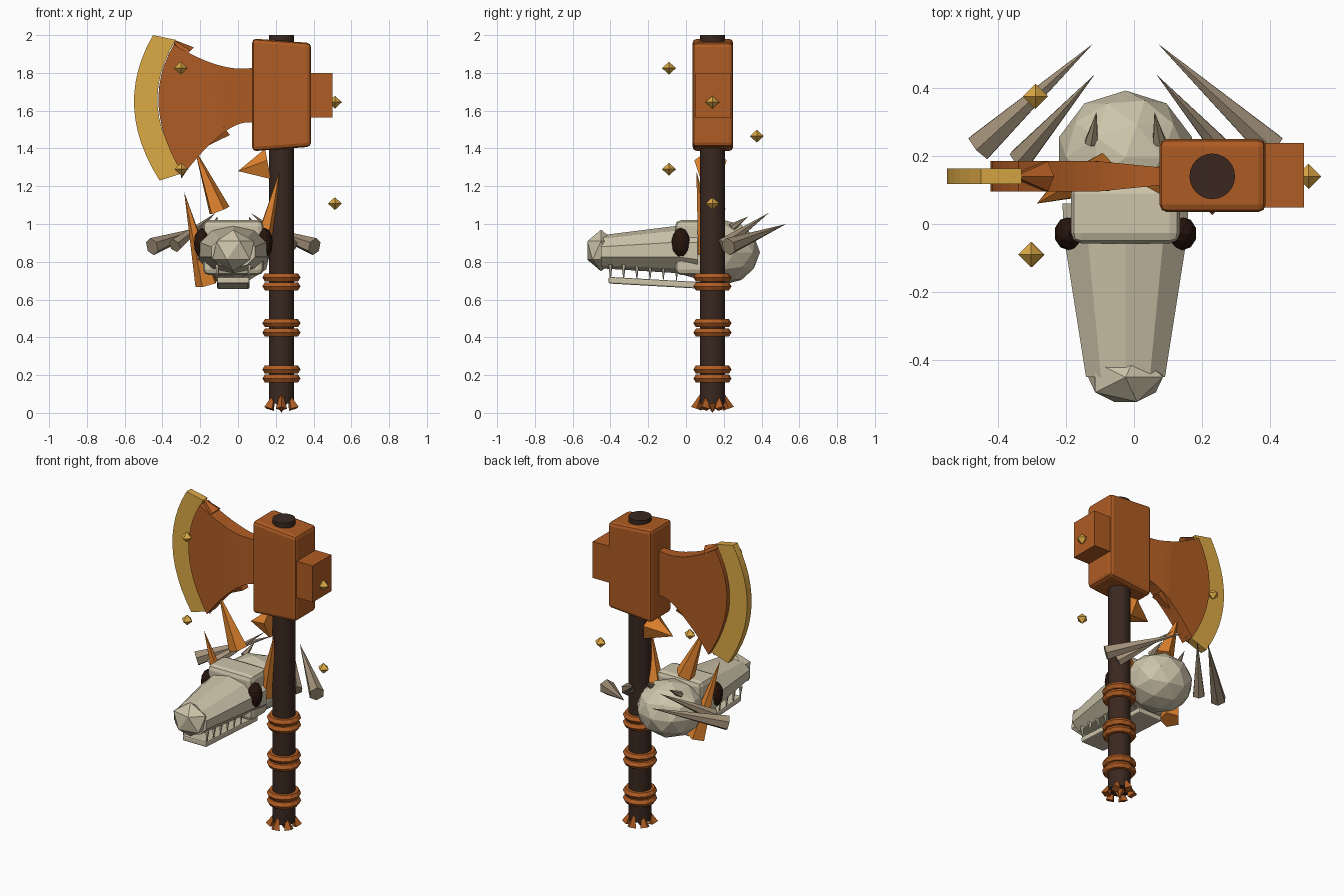
import bpy, bmesh, math
from mathutils import Vector, Matrix

if "Cube" in bpy.data.objects:
    bpy.data.objects.remove(bpy.data.objects["Cube"])

def mat(name, rgb):
    m = bpy.data.materials.new(name)
    m.diffuse_color = (*rgb, 1)
    m.use_nodes = True
    m.node_tree.nodes["Principled BSDF"].inputs["Base Color"].default_value = m.diffuse_color
    return m

BRONZE = mat("bronze", (.43, .107, .017))
FLAME = mat("flame", (.76, .23, .028))
BONE = mat("bone", (.61, .55, .40))
HORN = mat("horn", (.36, .28, .19))
GOLD = mat("gold", (.72, .40, .06))
WOOD = mat("wood", (.042, .021, .014))
DARK = mat("dark", (.02, .007, .004))

def finish(name, bm, material, bevel=0):
    bmesh.ops.recalc_face_normals(bm, faces=bm.faces)
    me = bpy.data.meshes.new(name)
    bm.to_mesh(me)
    bm.free()
    me.materials.append(material)
    ob = bpy.data.objects.new(name, me)
    bpy.context.collection.objects.link(ob)
    if bevel:
        b = ob.modifiers.new("bevel", 'BEVEL')
        b.width, b.segments = bevel, 2
    return ob

def box(name, lo, hi, material, bevel=0, shape=None):
    lo, hi = Vector(lo), Vector(hi)
    bm = bmesh.new()
    bmesh.ops.create_cube(bm, size=1, matrix=Matrix.Translation((lo + hi) / 2) @ Matrix.Diagonal((*(hi - lo), 1)))
    for v in bm.verts:
        if shape:
            shape(v.co)
    return finish(name, bm, material, bevel)

def ball(name, centre, scale, material, sub=2):
    bm = bmesh.new()
    bmesh.ops.create_icosphere(bm, subdivisions=sub, radius=1,
                               matrix=Matrix.Translation(centre) @ Matrix.Diagonal((*scale, 1)))
    return finish(name, bm, material)

def spike(name, base, tip, r, material, sides=6, r2=0, flat=1):
    base, tip = Vector(base), Vector(tip)
    d = tip - base
    m = Matrix.Translation((base + tip) / 2) @ d.to_track_quat('Z', 'Y').to_matrix().to_4x4() @ Matrix.Diagonal((1, flat, 1, 1))
    bm = bmesh.new()
    bmesh.ops.create_cone(bm, cap_ends=True, segments=sides, radius1=r, radius2=r2, depth=d.length, matrix=m)
    return finish(name, bm, material)

def arc(a, b, c, n=12):
    # quadratic curve through three points in the xz plane
    a, b, c = Vector(a), Vector(b), Vector(c)
    k = 2 * b - (a + c) / 2
    return [a * (1 - t)**2 + k * 2 * t * (1 - t) + c * t * t for t in (i / n for i in range(n + 1))]

def strip(name, left, right, half, material):
    # solid plate between two matching curves; half(x) is the half thickness about y = 0.14
    bm = bmesh.new()
    rows = []
    for p, q in zip(left, right):
        rows.append([bm.verts.new((u.x, .14 + s * half(u.x), u.y)) for u, s in ((p, -1), (q, -1), (q, 1), (p, 1))])
    for r, s in zip(rows, rows[1:]):
        for i in range(4):
            j = (i + 1) % 4
            bm.faces.new((r[i], r[j], s[j], s[i]))
    bm.faces.new(rows[0])
    bm.faces.new(rows[-1])
    return finish(name, bm, material)

# handle with paired grip rings
HX, HY = .23, .14
spike("handle", (HX, HY, .05), (HX, HY, 2), .067, WOOD, 24, .067)
for i, z in enumerate((.182, .23, .425, .475, .67, .717)):
    bm = bmesh.new()
    rings = []
    for k in range(12):
        a = k * math.tau / 12
        rings.append([bm.verts.new((HX + math.cos(a) * (.075 + .026 * math.cos(b)),
                                    HY + math.sin(a) * (.075 + .026 * math.cos(b)), z + .024 * math.sin(b)))
                      for b in (j * math.tau / 6 for j in range(6))])
    for k in range(12):
        for j in range(6):
            r, s, j2 = rings[k], rings[(k + 1) % 12], (j + 1) % 6
            bm.faces.new((r[j], s[j], s[j2], r[j2]))
    finish(f"grip_ring_{i}", bm, BRONZE)

# splayed claws at the foot
for i in range(6):
    a = i * math.tau / 6 + math.pi / 6
    c, s = math.cos(a), math.sin(a)
    spike(f"foot_claw_{i}", (HX + .075 * c, HY + .085 * s, .022), (HX + .035 * c, HY + .05 * s, .12), .03, BRONZE, 4)
spike("foot_point", (HX, HY, .08), (HX, HY, 0), .055, BRONZE, 6)

# axe head block, tapering toward the hammer side, and hammer face
def taper(co):
    if co.x > .3:
        co.z = 1.685 + (co.z - 1.685) * .92
box("head_block", (.075, .035, 1.385), (.387, .25, 1.982), BRONZE, .022, taper)
box("hammer_face", (.37, .048, 1.565), (.5, .238, 1.8), BRONZE)

# blade: concave top and bottom edges sweeping out to the crescent
top = arc((.09, 1.83), (-.1, 1.84), (-.34, 1.95))
low = arc((.09, 1.535), (-.075, 1.485), (-.29, 1.26))
strip("blade", top, low, lambda x: .025 + .02 * min(1, max(0, (.09 - x) / .2)), BRONZE)
strip("blade_belly", arc((-.34, 1.95), (-.42, 1.62), (-.29, 1.26)),
      arc((-.335, 1.94), (-.31, 1.62), (-.285, 1.27)), lambda x: .045, BRONZE)
strip("cutting_edge", arc((-.45, 2), (-.55, 1.62), (-.415, 1.23)),
      arc((-.33, 1.975), (-.425, 1.62), (-.275, 1.275)), lambda x: .023, GOLD)
spike("blade_tip_top", (-.27, HY, 1.9), (-.35, HY, 1.98), .05, BRONZE, 6)
spike("blade_tip_bottom", (-.27, HY, 1.36), (-.3, HY, 1.24), .045, BRONZE, 6)

# flames rising from the skull to the blade
for i, (b, t, r) in enumerate((
        ((-.1, .15, 1.07), (-.23, .13, 1.4), .06),
        ((-.165, .13, .68), (-.285, .06, 1.17), .062),
        ((.125, .12, .85), (.22, .055, 1.28), .06),
        ((.16, .13, 1.31), (0, .13, 1.28), .09),
        ((-.065, .14, 1.5), (-.21, .14, 1.39), .045))):
    spike(f"flame_{i}", b, t, r, FLAME if i < 4 else BRONZE, 5)

# skull: cranium, brow, tapered snout and nose
CX = -.025
ball("cranium", (CX, .195, .85), (.205, .197, .172), BONE)
box("brow", (CX - .16, -.057, .73), (CX + .16, .12, 1.02), BONE, .03)
bm = bmesh.new()
rows = []
for y, w, lo, hi in ((.06, .195, .71, 1.005), (-.05, .188, .74, .99), (-.45, .122, .765, .94)):
    rows.append([bm.verts.new((CX + w * math.cos(a), y, (lo + hi) / 2 + (hi - lo) / 2 * math.sin(a)))
                 for a in ((k + .5) * math.tau / 10 for k in range(10))])
for r, s in zip(rows, rows[1:]):
    for k in range(10):
        bm.faces.new((r[k], r[k - 1], s[k - 1], s[k]))
bm.faces.new(rows[0])
bm.faces.new(rows[-1])
finish("snout", bm, BONE)
ball("nose", (CX, -.45, .86), (.123, .085, .11), BONE, 1)

# lower jaw, sloping down toward the back
def slope(co):
    if co.y < 0:
        co.z += .03
box("lower_jaw", (CX - .085, -.41, .655), (CX + .085, .12, .69), BONE, .008, slope)

# mirrored parts: eyes, teeth, horns
for s, side in ((-1, "left"), (1, "right")):
    ball(f"eye_{side}", (CX + s * .165, -.028, .9), (.045, .05, .08), DARK)
    for i in range(6):
        y = -.4 + i * .07
        spike(f"tooth_{side}_{i}", (CX + s * .085, y, .785), (CX + s * .08, y, .69), .012, BONE, 5)
    for i, (b, t, r) in enumerate((
            ((.43, .225, .88), (.095, .53, 1.0), .047),
            ((.31, .19, .885), (.09, .44, 1.06), .038),
            ((.1, .24, .98), (.085, .33, 1.04), .022))):
        spike(f"horn_{side}_{i}", (CX + s * b[0], b[1], b[2]), (CX + s * t[0], t[1], t[2]), r, HORN)

# floating gems
for i, p in enumerate(((-.303, -.09, 1.825), (.513, .14, 1.645), (-.29, .375, 1.465),
                       (-.3, -.09, 1.29), (.513, .14, 1.108))):
    x, y, z = p
    g = spike(f"gem_{i}", p, (x, y, z + .034), .037, GOLD, 4)
    m = g.modifiers.new("mirror", 'MIRROR')
    m.use_axis = (False, False, True)
    bm = bmesh.new()
    bm.from_mesh(g.data)
    bmesh.ops.translate(bm, vec=-Vector(p), verts=bm.verts)
    bmesh.ops.delete(bm, geom=[f for f in bm.faces if all(abs(v.co.z) < 1e-4 for v in f.verts)], context='FACES_ONLY')
    bm.to_mesh(g.data)
    bm.free()
    g.location = p
